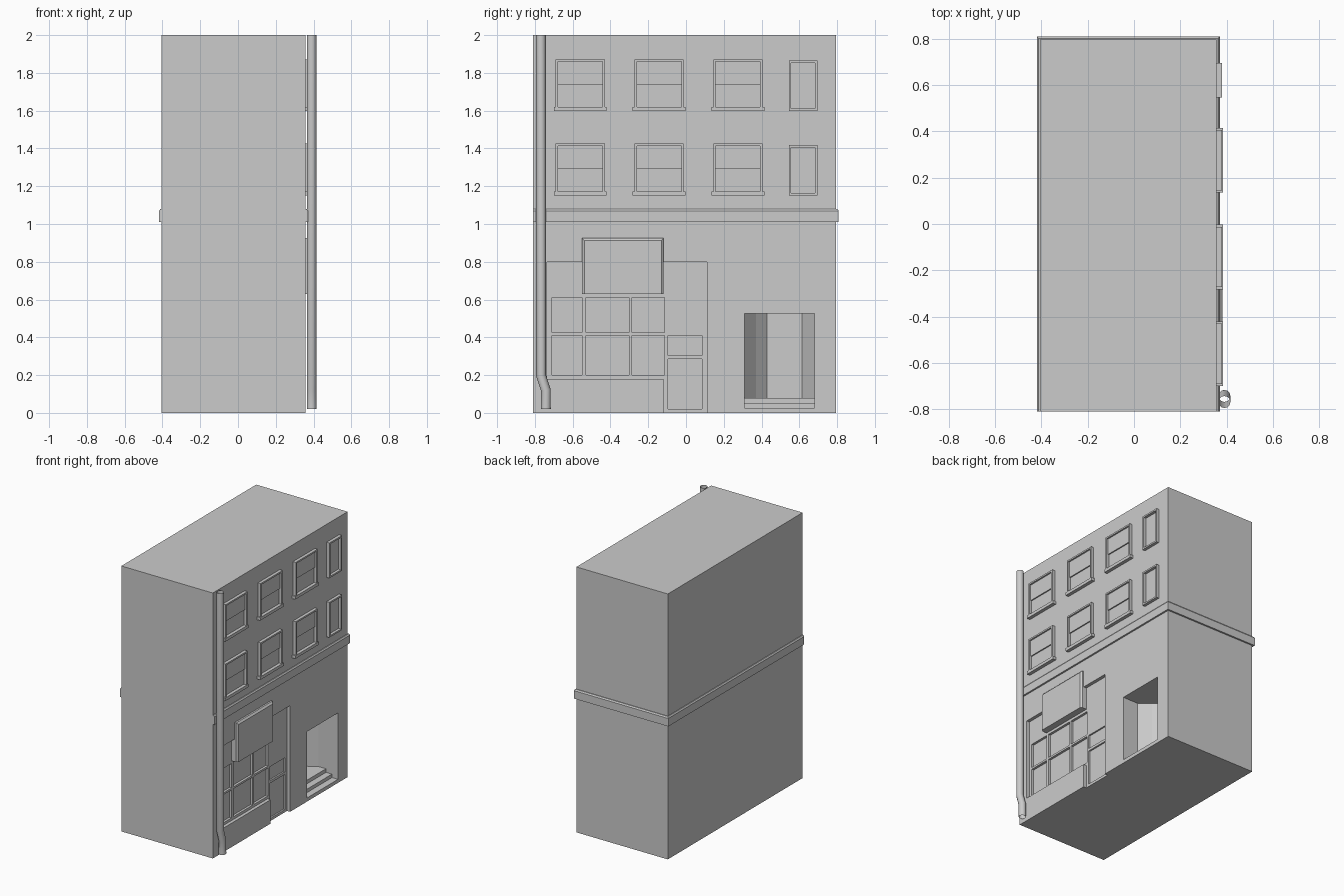
import bpy, bmesh
from mathutils import Vector

cube = bpy.data.objects.get("Cube")
if cube:
    bpy.data.objects.remove(cube, do_unlink=True)

stone = bpy.data.materials.new("plain grey")
stone.use_nodes = True
GREY = (0.6, 0.6, 0.6, 1)
stone.diffuse_color = GREY
stone.node_tree.nodes["Principled BSDF"].inputs["Base Color"].default_value = GREY

WALL = 0.357          # street facade plane
BACK, LEFT_END, RIGHT_END = -0.405, -0.81, 0.795


def finish(bm, name):
    """Turn a bmesh into a named object with the shared material."""
    bmesh.ops.recalc_face_normals(bm, faces=bm.faces)
    mesh = bpy.data.meshes.new(name)
    bm.to_mesh(mesh)
    bm.free()
    mesh.materials.append(stone)
    obj = bpy.data.objects.new(name, mesh)
    bpy.context.collection.objects.link(obj)
    return obj


def prism(name, points, direction):
    """Extrude a flat outline along a vector."""
    bm = bmesh.new()
    face = bm.faces.new([bm.verts.new(p) for p in points])
    ext = bmesh.ops.extrude_face_region(bm, geom=[face])["geom"]
    verts = [e for e in ext if isinstance(e, bmesh.types.BMVert)]
    bmesh.ops.translate(bm, verts=verts, vec=Vector(direction))
    return finish(bm, name)


def box(name, x0, x1, y0, y1, z0, z1):
    ring = [(x0, y0, z0), (x1, y0, z0), (x1, y1, z0), (x0, y1, z0)]
    return prism(name, ring, (0, 0, z1 - z0))


def cut(target, cutter):
    """Subtract a cutter from the target and discard it."""
    mod = target.modifiers.new("cut", 'BOOLEAN')
    mod.operation, mod.solver, mod.object = 'DIFFERENCE', 'EXACT', cutter
    deps = bpy.context.evaluated_depsgraph_get()
    mesh = bpy.data.meshes.new_from_object(target.evaluated_get(deps))
    target.modifiers.clear()
    target.data = mesh
    bpy.data.objects.remove(cutter, do_unlink=True)


# Building block
body = box("building", BACK, WALL, LEFT_END, RIGHT_END, 0, 2)

# Shopfront recess: shop window above the stall riser, door down to the floor
SHOP = WALL - 0.025
outline = [(-0.735, 0.18), (-0.12, 0.18), (-0.12, -0.1), (0.11, -0.1),
           (0.11, 0.8), (-0.735, 0.8)]
cut(body, prism("recess", [(SHOP, y, z) for y, z in outline], (0.2, 0, 0)))

# Shop window panes
for y0, y1 in ((-0.71, -0.55), (-0.53, -0.302), (-0.285, -0.115)):
    for z0, z1 in ((0.2, 0.41), (0.425, 0.61)):
        cut(body, box("pane", SHOP - 0.018, 0.5, y0, y1, z0, z1))

# Shop door panels
for z0, z1 in ((0.02, 0.285), (0.305, 0.41)):
    cut(body, box("panel", SHOP - 0.012, 0.5, -0.095, 0.085, z0, z1))

# Entrance alcove with canted back corners
D0, D1 = 0.31, 0.68
corners = [(0.13, D0), (0.21, 0.37), (0.27, 0.43), (0.27, 0.615), (0.16, D1)]
niche = [(0.5, D0)] + [(WALL - d, y) for d, y in corners] + [(0.5, D1)]
cut(body, prism("alcove", [(x, y, -0.1) for x, y in niche], (0, 0, 0.627)))

# Entrance steps and landing
box("lower_step", WALL - 0.05, WALL, D0, D1, 0, 0.027)
box("middle_step", WALL - 0.1, WALL - 0.05, D0, D1, 0, 0.053)
landing = [(WALL - 0.1, D0)] + [(WALL - d, y) for d, y in corners] + [(WALL - 0.1, D1)]
prism("landing", [(x, y, 0) for x, y in landing], (0, 0, 0.08))

# String course around three sides, with a sloping top edge
bm = bmesh.new()
rings = []
for z, out in ((1.01, 0.013), (1.07, 0.013), (1.08, 0.006)):
    rings.append([bm.verts.new(p) for p in (
        (BACK - out, LEFT_END, z), (WALL + out, LEFT_END, z),
        (WALL + out, RIGHT_END + out, z), (BACK - out, RIGHT_END + out, z))])
for low, high in zip(rings, rings[1:]):
    for i in range(4):
        j = (i + 1) % 4
        bm.faces.new((low[i], low[j], high[j], high[i]))
bm.faces.new(rings[0])
bm.faces.new(rings[-1])
finish(bm, "string_course")

# Shop sign with a bevelled top and sides
bm = bmesh.new()
S0, S1, SB, ST = -0.55, -0.118, 0.63, 0.925
loops = []
for x, inset in ((SHOP, 0), (0.37, 0), (0.382, 0.013)):
    loops.append([bm.verts.new(p) for p in (
        (x, S0 + inset, SB), (x, S1 - inset, SB),
        (x, S1 - inset, ST - inset), (x, S0 + inset, ST - inset))])
for a, b in zip(loops, loops[1:]):
    for i in range(4):
        j = (i + 1) % 4
        bm.faces.new((a[i], a[j], b[j], b[i]))
bm.faces.new(loops[0])
bm.faces.new(loops[-1])
finish(bm, "shop_sign")


# Upper windows
def window(y0, y1, z0, z1, sash):
    t, face = 0.012, 0.38
    frame = box("window_frame", WALL - 0.005, face, y0, y1, z0, z1)
    cut(frame, box("opening", WALL + 0.002, 0.5, y0 + t, y1 - t, z0 + t, z1 - t))
    if sash:
        mid = (z0 + z1) / 2
        box("upper_sash", WALL, WALL + 0.011, y0 + t, y1 - t, mid, z1 - t)
        box("window_sill", WALL - 0.005, face + 0.003, y0 - 0.01, y1 + 0.01, z0 - 0.005, z0 + 0.018)


for base in (1.15, 1.597):
    for y in (-0.69, -0.272, 0.145):
        window(y, y + 0.26, base + 0.005, base + 0.275, True)
    window(0.545, 0.695, base + 0.002, base + 0.268, False)

# Downpipe with an offset near the ground
curve = bpy.data.curves.new("downpipe", 'CURVE')
curve.dimensions = '3D'
curve.bevel_depth = 0.026
curve.bevel_resolution = 4
path = [(-0.768, 2.0), (-0.768, 0.2), (-0.742, 0.12), (-0.742, 0.02)]
spline = curve.splines.new('POLY')
spline.points.add(len(path) - 1)
for point, (y, z) in zip(spline.points, path):
    point.co = (0.39, y, z, 1)
    point.radius = 1
spline.use_smooth = True
curve.materials.append(stone)
pipe = bpy.data.objects.new("downpipe", curve)
bpy.context.collection.objects.link(pipe)
